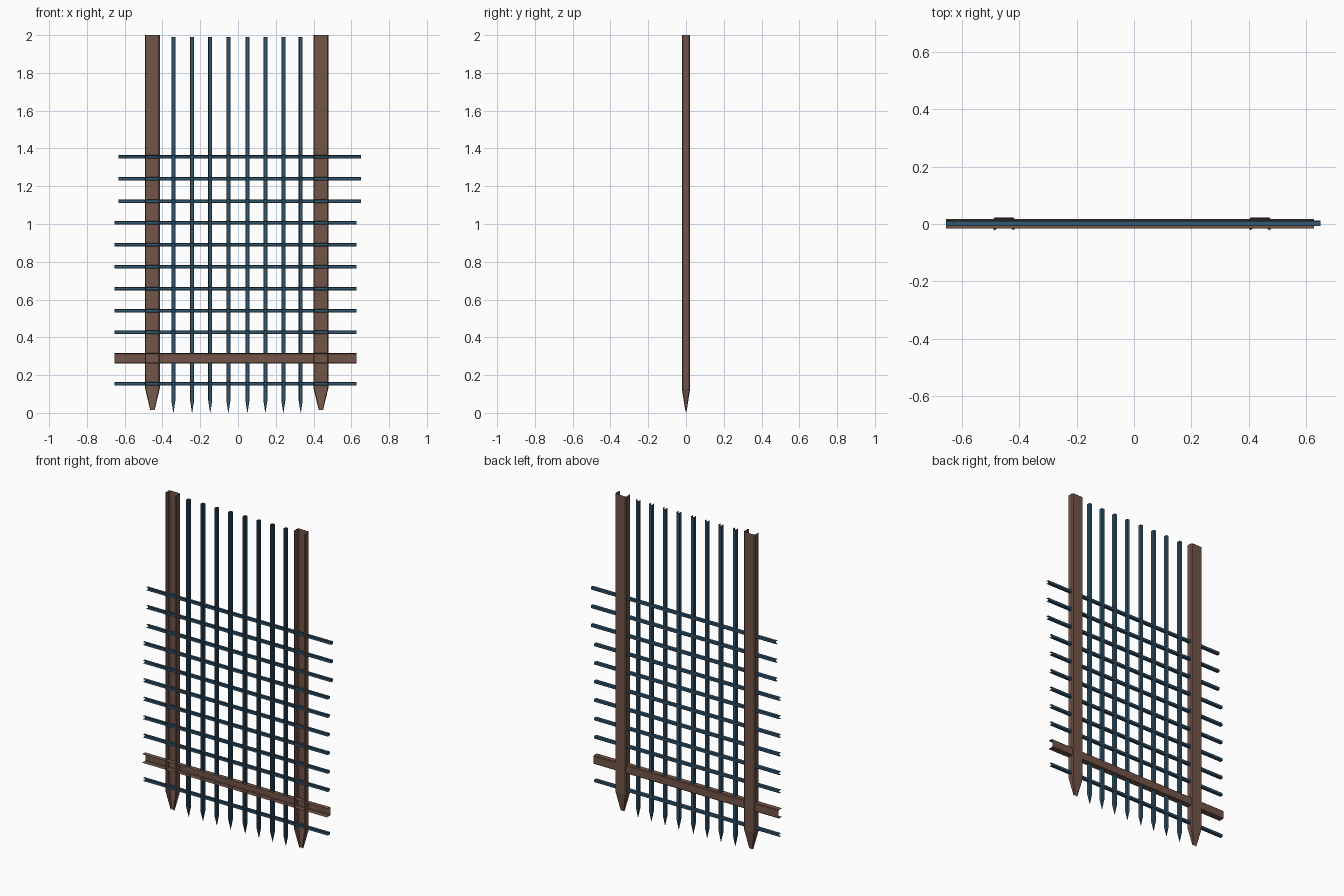
import bpy

if "Cube" in bpy.data.objects:
    bpy.data.objects.remove(bpy.data.objects["Cube"])


def material(name, color):
    m = bpy.data.materials.new(name)
    m.diffuse_color = (*color, 1)
    m.use_nodes = True
    m.node_tree.nodes["Principled BSDF"].inputs["Base Color"].default_value = m.diffuse_color
    return m


WOOD = material("brown_wood", (0.17, 0.09, 0.065))
IRON = material("blue_iron", (0.035, 0.10, 0.17))


def channel(name, mat, center, half_w, y0, y1, chamfer, sections, horizontal=False, lip=False):
    """Bevelled channel open towards the front; sections = (position, width scale, depth scale)."""
    w, c = half_w, chamfer
    ym, d = (y0 + y1) / 2, (y1 - y0) / 2
    prof = [(-w, d - c), (-w + c, d), (w - c, d), (w, d - c)]
    if lip:
        prof = [(-w + c, -d), (-w, -d + c)] + prof + [(w, -d + c), (w - c, -d)]
    else:
        prof = [(-w, -d)] + prof + [(w, -d)]
    n = len(prof)
    verts, faces = [], []
    for t, sw, sd in sections:
        for u, v in prof:
            y = ym + v * sd
            verts.append((t, y, center - u * sw) if horizontal else (center + u * sw, y, t))
    for s in range(len(sections) - 1):
        for i in range(n - 1):
            a = s * n + i
            faces.append((a, a + n, a + n + 1, a + 1))
    mesh = bpy.data.meshes.new(name)
    mesh.from_pydata(verts, [], faces)
    mesh.materials.append(mat)
    obj = bpy.data.objects.new(name, mesh)
    bpy.context.collection.objects.link(obj)
    return obj


# Wide wooden posts with blunt pointed feet
for side, x in (("left", -0.453), ("right", 0.439)):
    channel(f"{side}_post", WOOD, x, 0.039, -0.022, 0.022, 0.006,
            [(0.015, 0.3, 0.2), (0.13, 1, 1), (2.0, 1, 1)], lip=True)

# Wooden cross beam
channel("cross_beam", WOOD, 0.289, 0.027, -0.015, 0.018, 0.004,
        [(-0.655, 1, 1), (0.628, 1, 1)], horizontal=True)

# Vertical iron bars with spiked feet, interrupted by the beam
for i, x in enumerate((-0.342, -0.243, -0.147, -0.051, 0.05, 0.145, 0.24, 0.332)):
    channel(f"spike_bar_{i + 1}", IRON, x, 0.0105, -0.01, 0.011, 0.003,
            [(0.0, 0.05, 0.05), (0.065, 1, 1), (0.264, 1, 1)])
    channel(f"upright_bar_{i + 1}", IRON, x, 0.0105, -0.01, 0.011, 0.003,
            [(0.314, 1, 1), (1.99, 1, 1)])

# Horizontal iron bars; the top three are shifted to the right
heights = (0.154, 0.427, 0.541, 0.658, 0.774, 0.891, 1.006, 1.121, 1.239, 1.355)
for i, z in enumerate(heights):
    shift = 0.023 if i >= 7 else 0
    channel(f"cross_bar_{i + 1}", IRON, z, 0.009, -0.007, 0.012, 0.003,
            [(-0.655 + shift, 1, 1), (0.628 + shift, 1, 1)], horizontal=True)
